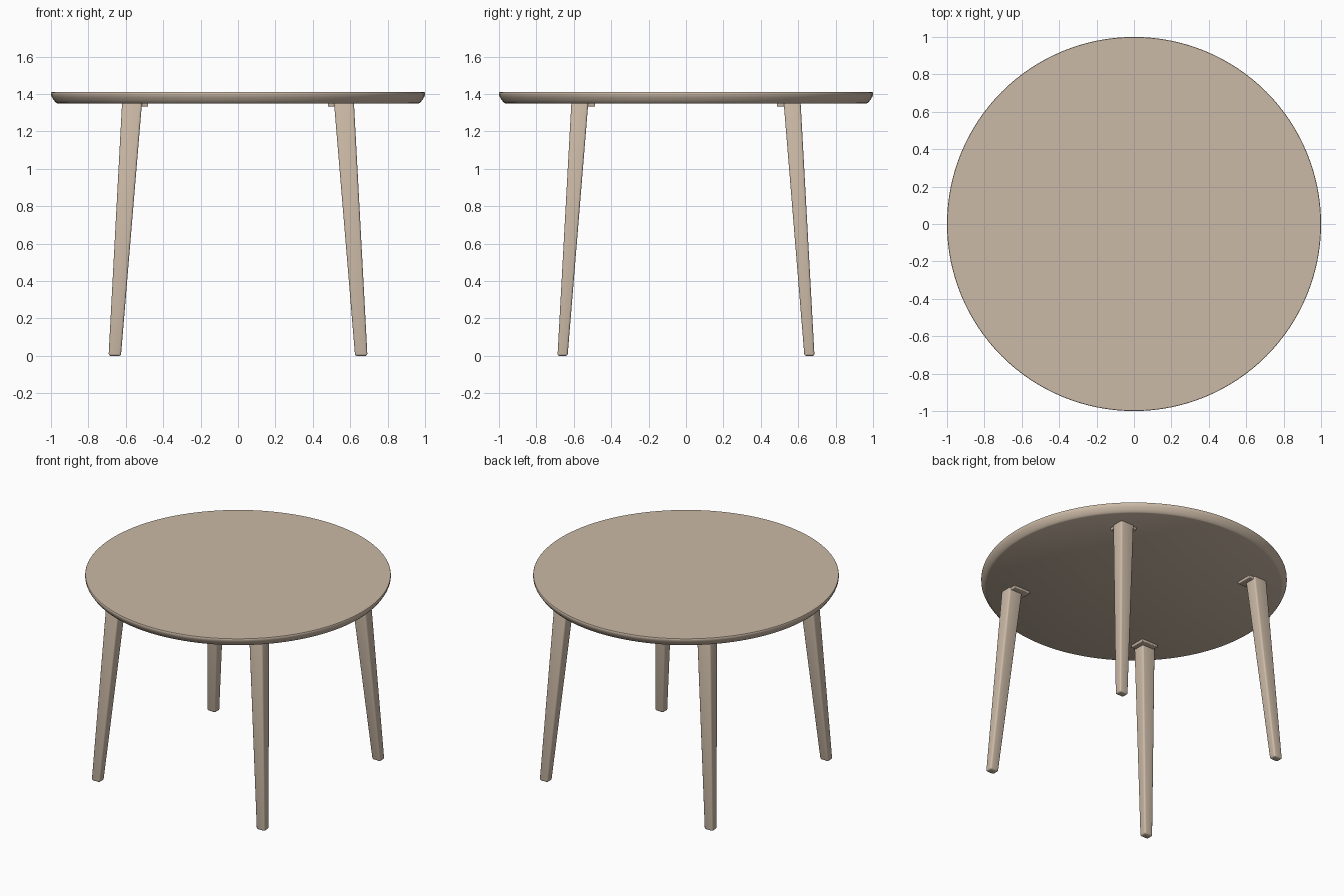
import bpy, bmesh, math

if "Cube" in bpy.data.objects:
    bpy.data.objects.remove(bpy.data.objects["Cube"])

wood = bpy.data.materials.new("light_wood")
wood.diffuse_color = (0.60, 0.49, 0.385, 1)
wood.use_nodes = True
wood.node_tree.nodes["Principled BSDF"].inputs["Base Color"].default_value = wood.diffuse_color


def add_object(name, bm, angle=35):
    bmesh.ops.recalc_face_normals(bm, faces=bm.faces)
    mesh = bpy.data.meshes.new(name)
    bm.to_mesh(mesh)
    bm.free()
    mesh.materials.append(wood)
    ob = bpy.data.objects.new(name, mesh)
    bpy.context.collection.objects.link(ob)
    bpy.ops.object.select_all(action='DESELECT')
    ob.select_set(True)
    bpy.context.view_layer.objects.active = ob
    bpy.ops.object.shade_smooth_by_angle(angle=math.radians(angle))
    return ob


def tapered_box(low, high, bevel):
    """Bevelled box between two rectangles (x0, x1, y0, y1, z)."""
    bm = bmesh.new()
    rings = []
    for x0, x1, y0, y1, z in (low, high):
        rings.append([bm.verts.new((x, y, z))
                      for x, y in ((x0, y0), (x1, y0), (x1, y1), (x0, y1))])
    a, b = rings
    bm.faces.new(a)
    bm.faces.new(b)
    for i in range(4):
        j = (i + 1) % 4
        bm.faces.new((a[i], a[j], b[j], b[i]))
    bmesh.ops.recalc_face_normals(bm, faces=bm.faces)
    bmesh.ops.bevel(bm, geom=bm.edges[:], offset=bevel, segments=3,
                    profile=0.5, affect='EDGES')
    return bm


def place(bm, sx, sy):
    for v in bm.verts:
        v.co.x *= sx
        v.co.y *= sy
    return bm


# Round tabletop with an undercut edge
profile = [(0.998, 1.41), (1.0, 1.407), (1.0, 1.396), (0.995, 1.383),
           (0.984, 1.366), (0.973, 1.353), (0.965, 1.349)]
N = 128
bm = bmesh.new()
rings = [[bm.verts.new((r * math.cos(2 * math.pi * i / N),
                        r * math.sin(2 * math.pi * i / N), z))
          for i in range(N)] for r, z in profile]
for a, b in zip(rings, rings[1:]):
    for i in range(N):
        j = (i + 1) % N
        bm.faces.new((a[i], a[j], b[j], b[i]))
bm.faces.new(rings[0])
bm.faces.new(rings[-1])
add_object("tabletop", bm)

# Splayed tapered legs, each with a small mounting plate at its inner corner
for side, sx in (("right", 1), ("left", -1)):
    for end, sy in (("front", -1), ("back", 1)):
        leg = tapered_box((0.626, 0.692, 0.633, 0.687, 0.0),
                          (0.512, 0.619, 0.521, 0.612, 1.37), 0.011)
        add_object(f"{end}_{side}_leg", place(leg, sx, sy), 50)
        plate = tapered_box((0.48, 0.61, 0.486, 0.603, 1.333),
                            (0.48, 0.61, 0.486, 0.603, 1.36), 0.005)
        add_object(f"{end}_{side}_mounting_plate", place(plate, sx, sy), 50)
